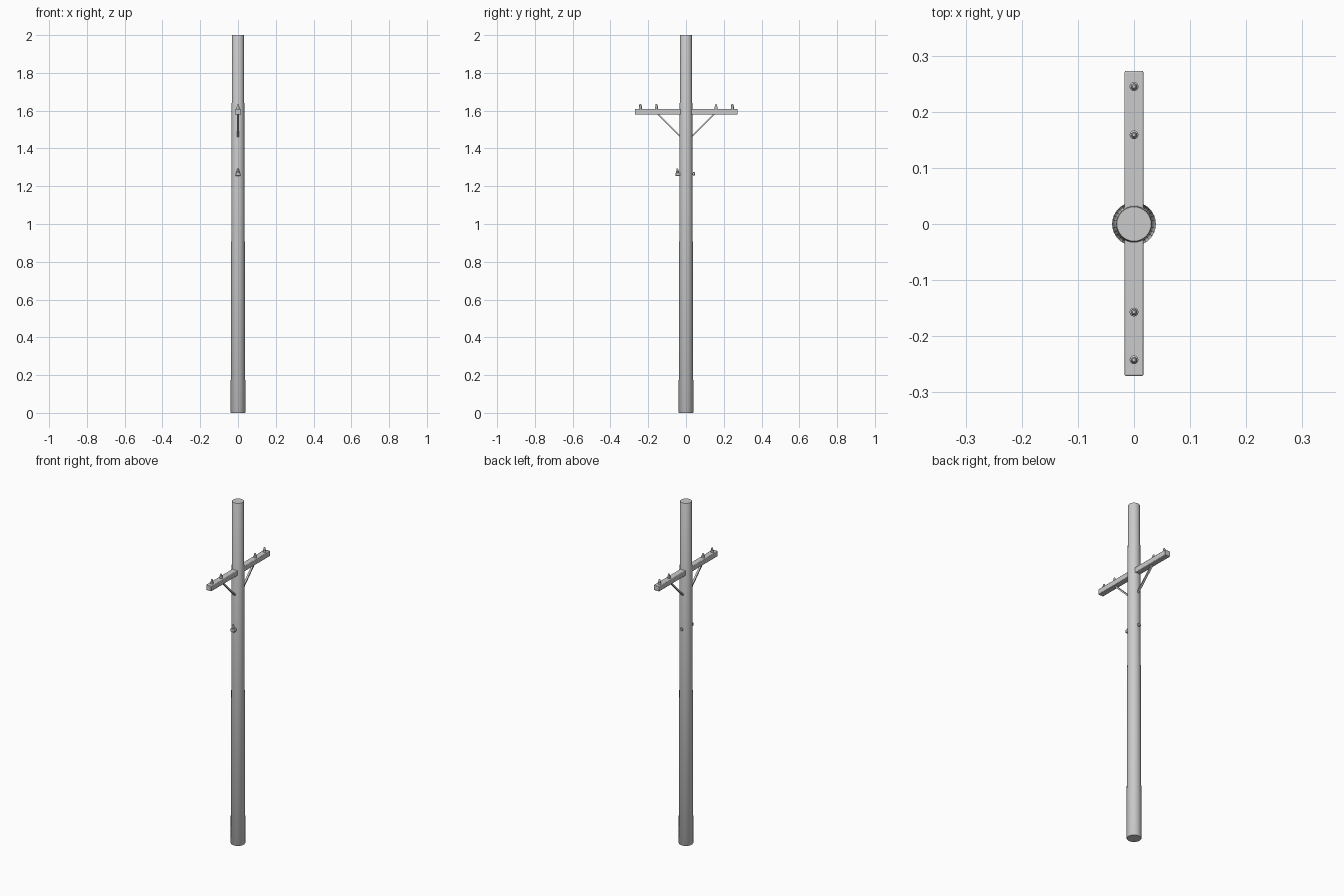
import bpy, math
from mathutils import Vector

if "Cube" in bpy.data.objects:
    bpy.data.objects.remove(bpy.data.objects["Cube"])


def finish(ob, name):
    ob.name = name
    bpy.ops.object.shade_smooth_by_angle(angle=math.radians(40))
    return ob


def lathe(name, profile, loc=(0, 0, 0), axis=(0, 0, 1), sides=12):
    """Closed solid of revolution from (radius, height) points."""
    rot = Vector((0, 0, 1)).rotation_difference(Vector(axis))
    verts, faces = [], []
    for r, h in profile:
        for i in range(sides):
            a = 2 * math.pi * i / sides
            verts.append(rot @ Vector((r * math.cos(a), r * math.sin(a), h)) + Vector(loc))
    for k in range(len(profile) - 1):
        for i in range(sides):
            j = (i + 1) % sides
            faces.append((k * sides + i, k * sides + j, (k + 1) * sides + j, (k + 1) * sides + i))
    faces.append(tuple(reversed(range(sides))))
    last = (len(profile) - 1) * sides
    faces.append(tuple(range(last, last + sides)))
    me = bpy.data.meshes.new(name)
    me.from_pydata(verts, [], faces)
    ob = bpy.data.objects.new(name, me)
    bpy.context.collection.objects.link(ob)
    bpy.ops.object.select_all(action='DESELECT')
    ob.select_set(True)
    bpy.context.view_layer.objects.active = ob
    return finish(ob, name)


def box(name, loc, size, rx=0, bevel=0.0):
    bpy.ops.mesh.primitive_cube_add(size=1, location=loc, rotation=(rx, 0, 0))
    ob = bpy.context.object
    ob.scale = size
    bpy.ops.object.transform_apply(location=False, rotation=False, scale=True)
    if bevel:
        m = ob.modifiers.new("bevel", 'BEVEL')
        m.width, m.segments = bevel, 2
    return finish(ob, name)


# Tapered pole
lathe("pole", [(0.037, 0), (0.039, 0.003), (0.0318, 1.997), (0.0305, 2.0)], sides=32)

# Crossarm through the pole
box("crossarm", (0, 0.001, 1.594), (0.034, 0.544, 0.031), bevel=0.003)

# Pin insulators on the crossarm
pin = [(0.008, 0), (0.008, 0.012), (0.0055, 0.014), (0.0055, 0.022), (0.003, 0.026)]
for i, y in enumerate((-0.242, -0.157, 0.159, 0.245)):
    lathe(f"insulator_{i + 1}", pin, (0, y, 1.609))

# Diagonal braces
for side, s in (("front", -1), ("back", 1)):
    a, b = Vector((0, s * 0.030, 1.463)), Vector((0, s * 0.148, 1.580))
    d = b - a
    box(f"brace_{side}", (a + b) / 2, (0.011, d.length, 0.008), rx=s * math.atan2(d.z, abs(d.y)))

# Lower bracket with its insulator
box("lower_bracket", (0, -0.043, 1.263), (0.026, 0.024, 0.018), bevel=0.003)
lathe("lower_insulator", pin, (0, -0.046, 1.267))

# Through bolt on the back
lathe("through_bolt", [(0.005, -0.04), (0.005, 0.038), (0.009, 0.038), (0.009, 0.046), (0.007, 0.048)],
      (0, 0, 1.265), (0, 1, 0))
